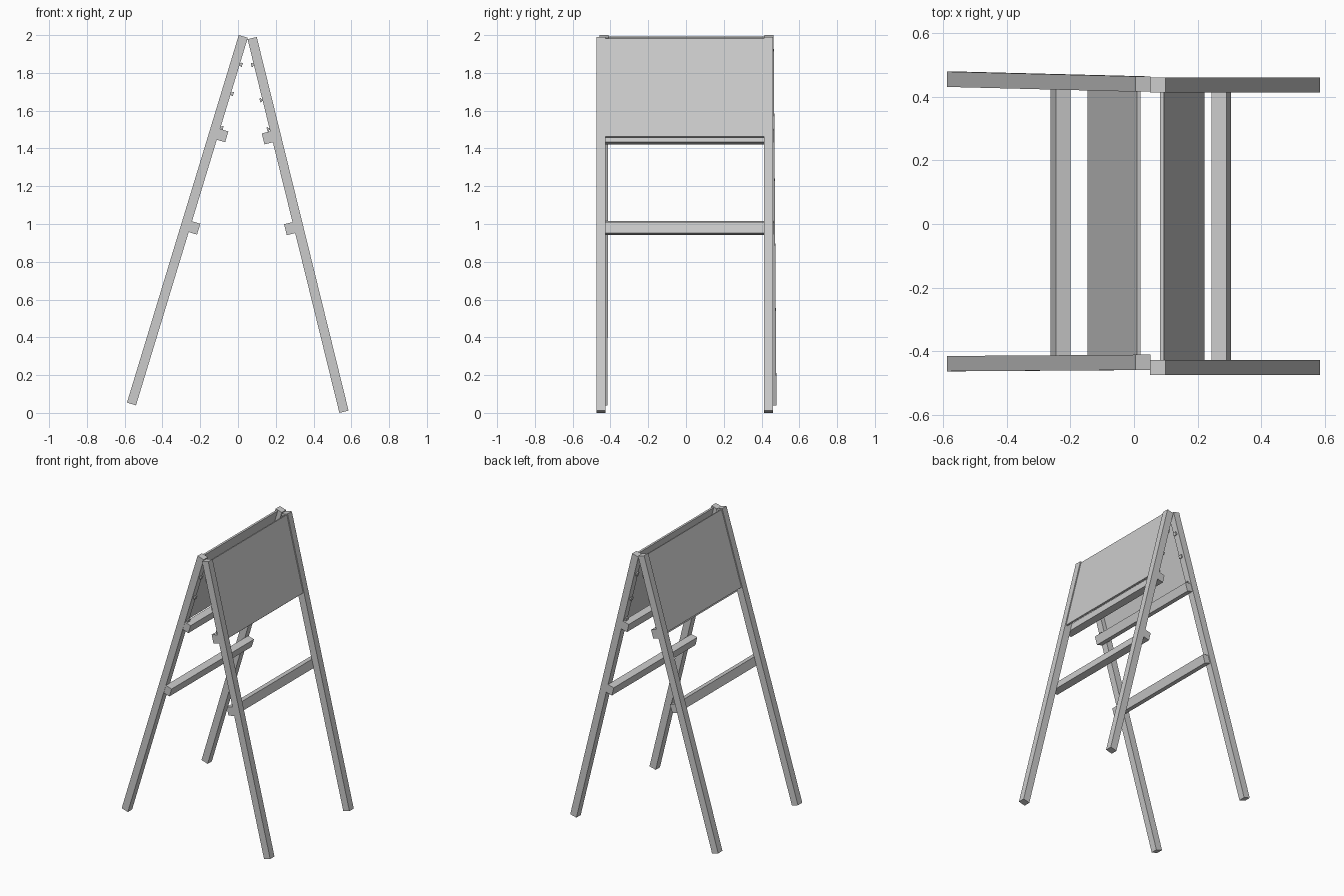
import bpy, bmesh
from mathutils import Vector

if "Cube" in bpy.data.objects:
    bpy.data.objects.remove(bpy.data.objects["Cube"])


class Frame:
    """Leaning frame: n = inward across the leg, y = width, u = distance up the leg."""
    def __init__(self, side, foot, head):
        self.side = side
        self.foot = Vector((foot[0], 0, foot[1]))
        d = Vector((head[0] - foot[0], 0, head[1] - foot[1]))
        self.length = d.length
        self.up = d.normalized()
        s = 1 if d.x > 0 else -1
        self.inward = Vector((self.up.z * s, 0, -self.up.x * s))

    def box(self, name, n, u, y_low, y_high=None):
        # box whose width range may differ between bottom and top
        y_high = y_high or y_low
        bm = bmesh.new()
        for uu, yy in zip(u, (y_low, y_high)):
            for nn in n:
                for y in yy:
                    bm.verts.new(self.foot + self.up * uu + self.inward * nn + Vector((0, y, 0)))
        v = list(bm.verts)
        for f in ((0, 1, 3, 2), (4, 5, 7, 6), (0, 1, 5, 4), (2, 3, 7, 6), (0, 2, 6, 4), (1, 3, 7, 5)):
            bm.faces.new([v[i] for i in f])
        bmesh.ops.recalc_face_normals(bm, faces=bm.faces)
        me = bpy.data.meshes.new(f"{self.side}_{name}")
        bm.to_mesh(me)
        bm.free()
        bpy.context.collection.objects.link(bpy.data.objects.new(me.name, me))


H = 0.025  # half leg depth


def build(frame, front, back, rails, clips):
    # legs: (bottom y, top y) centres
    for name, (yb, yt) in (("front_leg", front), ("back_leg", back)):
        frame.box(name, (-H, H), (0, frame.length),
                  (yb - 0.024, yb + 0.024), (yt - 0.024, yt + 0.024))
    y0, y1 = front[1], back[1]
    # cross rails fixed on the inner faces of the legs
    for name, u in zip(("lower_rail", "upper_rail"), rails):
        frame.box(name, (H - 0.002, H + 0.046), (u - 0.03, u + 0.03), (y0 - 0.024, y1 + 0.024))
    # display panel between the legs
    frame.box("panel", (-0.018, -0.006), (1.495, frame.length - 0.006), (y0 + 0.02, y1 - 0.02))
    # small clips on the inner faces of the legs
    for i, u in enumerate(clips):
        for end, y in (("front", y0), ("back", y1)):
            frame.box(f"{end}_clip_{i + 1}", (H - 0.002, H + 0.007), (u - 0.006, u + 0.006),
                      (y - 0.008, y + 0.008))
            frame.box(f"{end}_clip_head_{i + 1}", (H + 0.006, H + 0.014), (u - 0.011, u + 0.011),
                      (y - 0.012, y + 0.012))


build(Frame("left", (-0.564, 0.047), (0.028, 1.993)),
      (-0.439, -0.435), (0.455, 0.440), (0.989, 1.500), (1.888, 1.726, 1.538))
build(Frame("right", (0.561, 0.006), (0.075, 1.984)),
      (-0.451, -0.451), (0.437, 0.437), (1.010, 1.505), (1.899, 1.707, 1.548))
